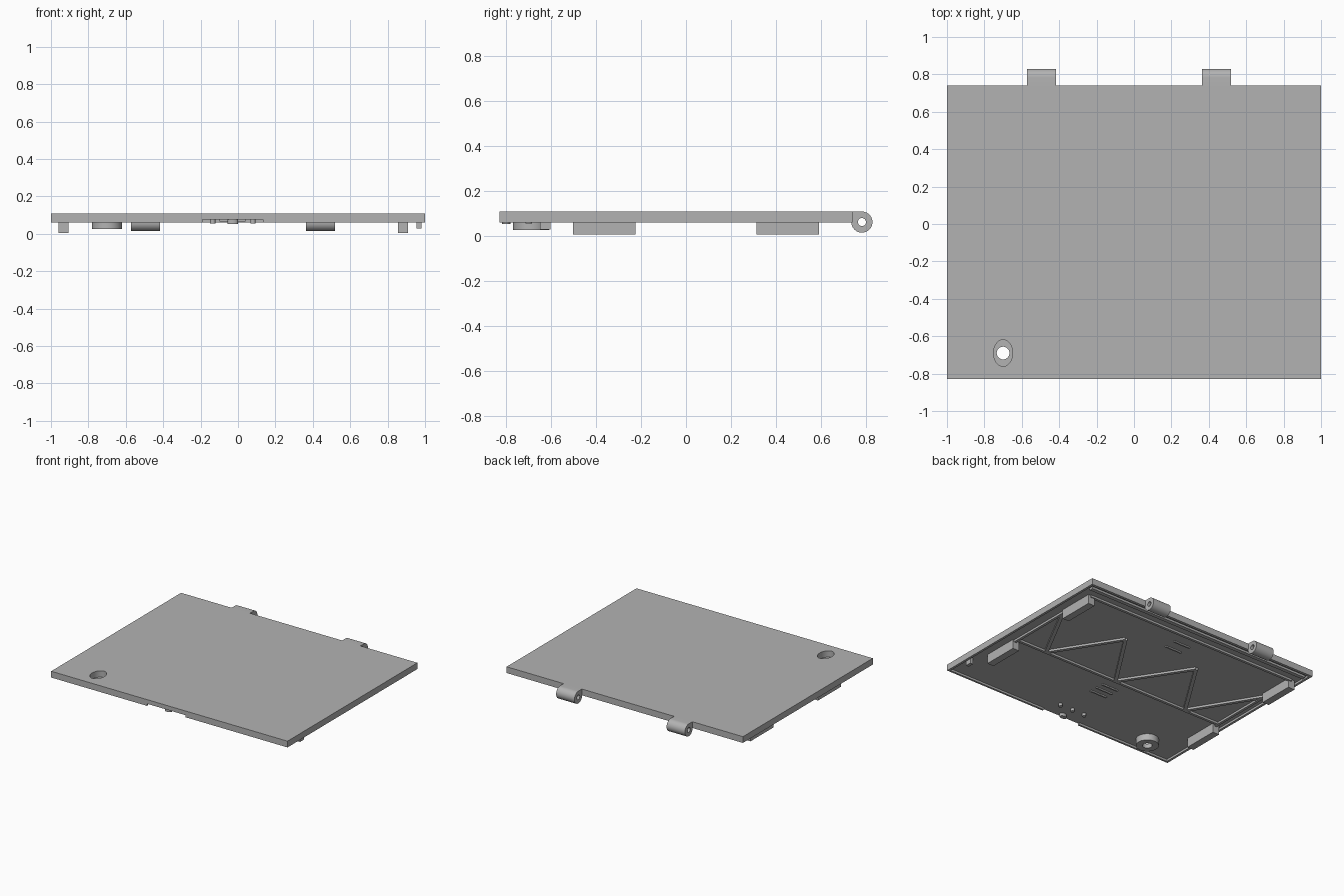
import bpy, bmesh, math
from mathutils import Vector

old = bpy.data.objects.get("Cube")
if old:
    bpy.data.objects.remove(old, do_unlink=True)

grey = bpy.data.materials.new("plain grey")
grey.use_nodes = True
COLOUR = (0.45, 0.45, 0.45, 1)
grey.diffuse_color = COLOUR
grey.node_tree.nodes["Principled BSDF"].inputs["Base Color"].default_value = COLOUR

TOP, RIM, FLOOR = 0.108, 0.06, 0.076   # panel top, rim underside, recess ceiling


def finish(name, bm):
    bmesh.ops.recalc_face_normals(bm, faces=bm.faces)
    mesh = bpy.data.meshes.new(name)
    bm.to_mesh(mesh)
    bm.free()
    mesh.materials.append(grey)
    ob = bpy.data.objects.new(name, mesh)
    bpy.context.collection.objects.link(ob)
    return ob


def prism(name, outline, direction):
    """Extrude a closed outline along a direction."""
    bm = bmesh.new()
    face = bm.faces.new([bm.verts.new(p) for p in outline])
    out = bmesh.ops.extrude_face_region(bm, geom=[face])
    moved = [g for g in out["geom"] if isinstance(g, bmesh.types.BMVert)]
    bmesh.ops.translate(bm, verts=moved, vec=direction)
    return finish(name, bm)


def box(name, x0, x1, y0, y1, z0, z1):
    return prism(name, [(x0, y0, z0), (x1, y0, z0), (x1, y1, z0), (x0, y1, z0)], (0, 0, z1 - z0))


def disc(name, x, y, rx, ry, z0, z1, sides=40):
    ring = [math.tau * i / sides for i in range(sides)]
    return prism(name, [(x + rx * math.cos(t), y + ry * math.sin(t), z0) for t in ring], (0, 0, z1 - z0))


def rib(name, a, b, width=0.02, low=RIM):
    """Straight strip on the underside between two plan points."""
    a, b = Vector((*a, low)), Vector((*b, low))
    side = (b - a).normalized().cross(Vector((0, 0, 1))) * width / 2
    return prism(name, [a - side, b - side, b + side, a + side], (0, 0, FLOOR + 0.004 - low))


def cut(ob, cutters):
    bpy.context.view_layer.objects.active = ob
    for c in cutters:
        c.hide_render = True
        m = ob.modifiers.new("cut", 'BOOLEAN')
        m.operation, m.solver, m.object = 'DIFFERENCE', 'EXACT', c
        bpy.ops.object.modifier_apply(modifier=m.name)


def smooth(ob):
    bpy.ops.object.select_all(action='DESELECT')
    ob.select_set(True)
    bpy.context.view_layer.objects.active = ob
    bpy.ops.object.shade_smooth_by_angle(angle=math.radians(30))


# Panel with a shallow recess underneath, a front notch and a screw well
HX, HY = -0.70, -0.69
panel = box("panel", -1, 1, -0.83, 0.74, RIM, TOP)
boss = disc("screw_boss", HX, HY, 0.08, 0.08, 0.026, FLOOR + 0.006)
recess = box("recess_cutter", -0.982, 0.982, -0.815, 0.72, 0, FLOOR)
notch = box("notch_cutter", -0.19, 0.135, -0.9, -0.8, 0, FLOOR)
well = disc("well_cutter", HX, HY, 0.051, 0.071, 0.06, 0.2)
hole = disc("hole_cutter", HX, HY, 0.034, 0.034, -0.1, 0.2)
cut(panel, [recess, notch, well, hole])
cut(boss, [well, hole])
for c in (recess, notch, well, hole):
    bpy.data.objects.remove(c, do_unlink=True)
smooth(panel)
smooth(boss)

# Hinge knuckles: round barrel blended into the panel edge, with a pin hole
PY, PZ, PR = 0.783, 0.061, 0.047
for name, x0, x1 in (("right_hinge", -0.572, -0.417), ("left_hinge", 0.363, 0.518)):
    arc = [math.pi / 2 - math.radians(9) * i for i in range(31)]
    outline = [(x0, PY + PR * math.cos(t), PZ + PR * math.sin(t)) for t in arc]
    outline += [(x0, 0.735, PZ), (x0, 0.735, TOP)]
    knuckle = prism(name, outline, (x1 - x0, 0, 0))
    ring = [math.tau * i / 24 for i in range(24)]
    pin = prism("pin_cutter", [(x0 - 0.1, PY + 0.018 * math.cos(t), PZ + 0.018 * math.sin(t))
                               for t in ring], (x1 - x0 + 0.2, 0, 0))
    cut(knuckle, [pin])
    bpy.data.objects.remove(pin, do_unlink=True)
    smooth(knuckle)

# Guide blocks on both sides of the underside
for side, x0, x1 in (("right", -0.96, -0.905), ("left", 0.855, 0.91)):
    for end, y0, y1 in (("front", -0.502, -0.225), ("back", 0.313, 0.592)):
        box(f"{side}_{end}_block", x0, x1, y0, y1, 0.005, FLOOR + 0.004)

# Small latch tab
box("latch_tab", 0.955, 0.98, -0.65, -0.603, 0.028, FLOOR + 0.004)

# Zigzag stiffening ribs framed by rails
LX, RX, NEAR, FAR = 0.89, -0.93, -0.2, 0.29
nodes = [(LX, FAR), (0.63, NEAR), (0.32, FAR), (0, NEAR), (-0.32, FAR), (-0.63, NEAR), (RX, FAR)]
for i, (a, b) in enumerate(zip(nodes, nodes[1:])):
    rib(f"truss_rib_{i + 1}", a, b, 0.026)
rib("front_rail", (LX, NEAR), (RX, NEAR))
rib("back_rail", (LX, 0.59), (RX, 0.59))
rib("left_rail", (LX, -0.23), (LX, 0.32))
rib("right_rail", (RX, -0.23), (RX, 0.32))
rib("hinge_rail", (0.96, 0.68), (-0.97, 0.68), 0.03)

# Short grip ribs
for i, y in enumerate((-0.42, -0.36, -0.30, 0.39, 0.48)):
    rib(f"grip_rib_{i + 1}", (0.04, y), (-0.1, y), 0.012, RIM + 0.006)

# Locating pegs behind the front notch
for i, x in enumerate((-0.135, -0.03, 0.08)):
    smooth(disc(f"peg_{i + 1}", x, -0.70, 0.014, 0.014, 0.055, FLOOR + 0.004, 20))
smooth(disc("front_peg", -0.028, -0.80, 0.028, 0.018, 0.053, FLOOR + 0.004, 24))
